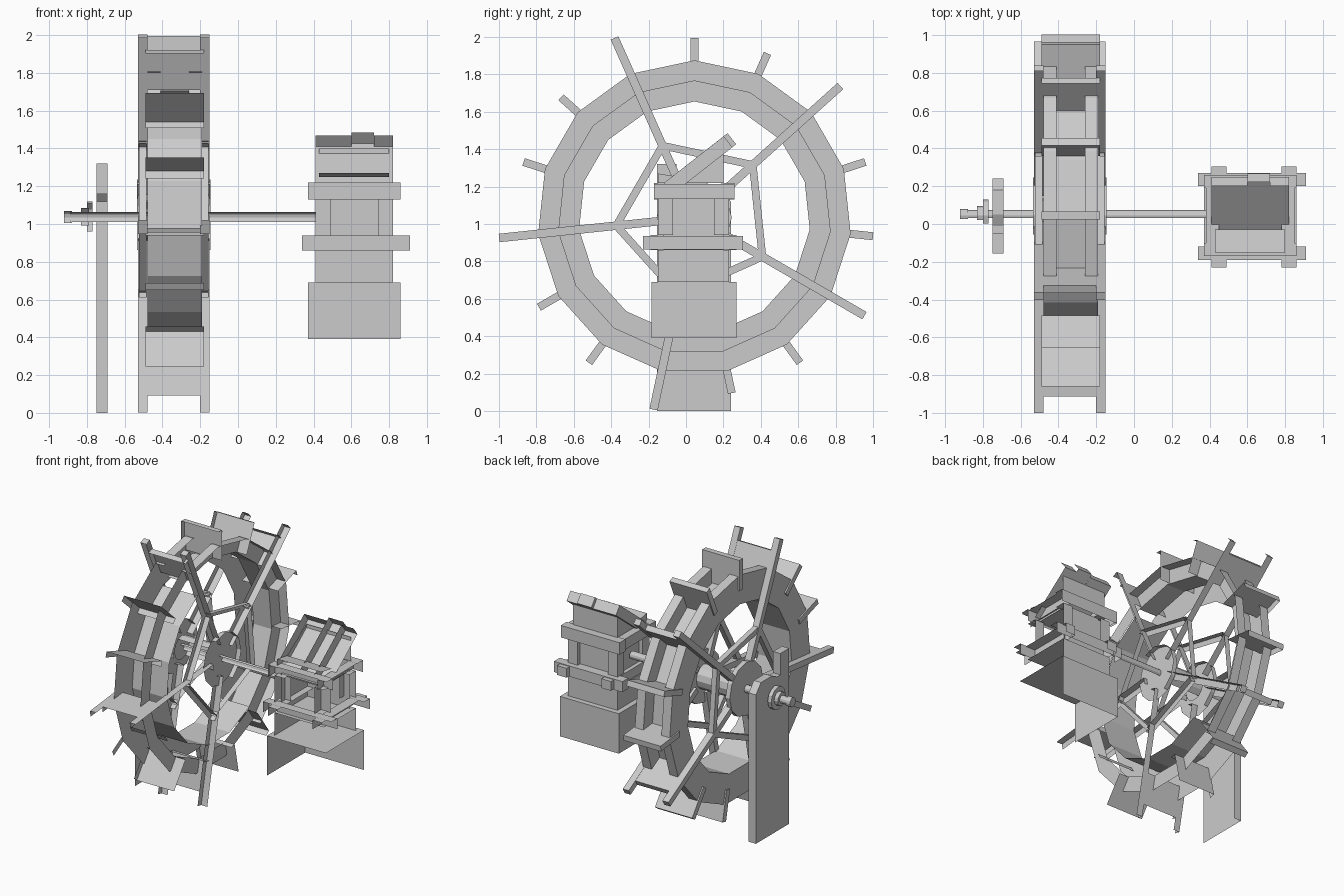
import bpy, bmesh
from math import sin, cos, pi, radians
from mathutils import Vector, Matrix

if "Cube" in bpy.data.objects:
    bpy.data.objects.remove(bpy.data.objects["Cube"])

CY, CZ = 0.045, 1.035            # wheel centre
SHOWN = Vector((-0.55, 0.72, 0.42))   # shells are open on the side facing away

grey = bpy.data.materials.new("weathered_grey")
grey.use_nodes = True
grey.diffuse_color = (0.6, 0.6, 0.6, 1)
grey.node_tree.nodes["Principled BSDF"].inputs["Base Color"].default_value = (0.6, 0.6, 0.6, 1)


def finish(name, bm):
    """Turn a bmesh of closed solids into an open-backed shell object."""
    bmesh.ops.recalc_face_normals(bm, faces=bm.faces)
    bm.normal_update()
    away = [f for f in bm.faces if f.normal.dot(SHOWN) <= 0.01]
    bmesh.ops.delete(bm, geom=away, context='FACES')
    mesh = bpy.data.meshes.new(name)
    bm.to_mesh(mesh)
    bm.free()
    mesh.materials.append(grey)
    obj = bpy.data.objects.new(name, mesh)
    bpy.context.scene.collection.objects.link(obj)
    return obj


def prism(bm, pts, x0, x1):
    """Extrude a (y, z) outline along x."""
    face = bm.faces.new([bm.verts.new((x0, y, z)) for y, z in pts])
    geom = bmesh.ops.extrude_face_region(bm, geom=[face], use_keep_orig=True)["geom"]
    verts = [g for g in geom if isinstance(g, bmesh.types.BMVert)]
    bmesh.ops.translate(bm, verts=verts, vec=(x1 - x0, 0, 0))


def rect(y0, y1, z0, z1):
    return [(y0, z0), (y1, z0), (y1, z1), (y0, z1)]


def disc(r, n):
    return [(CY + r * sin(2 * pi * i / n), CZ + r * cos(2 * pi * i / n)) for i in range(n)]


def polar(deg, r):
    a = radians(deg)
    return Vector((CY + r * sin(a), CZ + r * cos(a)))


def bar(a, b, width):
    """Outline of a straight bar between two (y, z) points."""
    d = (b - a).normalized()
    side = Vector((-d.y, d.x)) * width / 2
    return [tuple(p) for p in (a - side, b - side, b + side, a + side)]


def part(name, *solids):
    bm = bmesh.new()
    for pts, x0, x1 in solids:
        prism(bm, pts, x0, x1)
    return finish(name, bm)


# Grooved wheel rim with fifteen straight segments
bm = bmesh.new()
profile = [(.62, -.48), (.84, -.48), (.84, -.41), (.73, -.41),
           (.73, -.26), (.84, -.26), (.84, -.19), (.62, -.19)]
loop = [bm.verts.new((x, CY, CZ + r)) for r, x in profile]
edges = [bm.edges.new((loop[i], loop[(i + 1) % len(loop)])) for i in range(len(loop))]
bmesh.ops.spin(bm, geom=loop + edges, cent=(0, CY, CZ), axis=(1, 0, 0),
               angle=2 * pi, steps=15, use_merge=True)
bmesh.ops.remove_doubles(bm, verts=bm.verts, dist=0.0005)
finish("wheel_rim", bm)

# Paddles at every rim corner
part("paddles", *[(bar(polar(24 * i, .73), polar(24 * i, .96), .042), -.49, -.18)
                  for i in range(15)])

# Spokes and pentagon braces on both sides of the rim
SIDES = [(-.53, -.48), (-.20, -.15)]
spokes = [48 + 72 * i for i in range(5)]
part("spokes", *[(bar(polar(a, .12), polar(a, 1.05), .045), *s)
                 for a in spokes for s in SIDES])
part("spoke_braces", *[(bar(polar(a, .42), polar(a + 72, .42), .04), s[0] + .005, s[1] - .005)
                       for a in spokes for s in SIDES])

# Hub and axle
part("hub_discs", (disc(.2, 12), -.535, -.50), (disc(.2, 12), -.18, -.145))
part("hub_drum", (disc(.09, 12), -.50, -.18))
part("axle", (disc(.028, 12), -.89, .42))
part("axle_collars", (disc(.035, 12), -.92, -.88), (disc(.05, 12), -.83, -.79),
     (disc(.085, 12), -.80, -.77))

# Bearing post with a raised horn on one side
part("bearing_post", ([(-.155, 0), (.24, 0), (.24, 1.12), (.18, 1.19), (.05, 1.19),
                       (-.01, 1.16), (-.05, 1.16), (-.05, 1.32), (-.155, 1.32)], -.75, -.69))

# Tower: base, shaft and corner posts
part("tower_base", (rect(-.185, .27, .39, .69), .37, .86))
part("tower_shaft", (rect(-.15, .23, .69, .86), .41, .82),
     (rect(-.12, .20, .86, 1.15), .44, .79))
part("corner_posts", *[(rect(y, y + .08, .94, 1.14), x, x + .08)
                       for x in (.41, .74) for y in (-.15, .15)])

# Crossed rails around the shaft and under the roof
part("lower_rails", *[(rect(y, y + .07, .86, .94), .34, .91) for y in (-.19, .2)],
     *[(rect(-.23, .305, .865, .935), x, x + .08) for x in (.41, .78)])
part("upper_rails", *[(rect(y, y + .07, 1.13, 1.22), .37, .86) for y in (-.17, .19)],
     *[(rect(-.17, .26, 1.135, 1.215), x, x + .07) for x in (.38, .78)])

# Gable block and sloping roof planks
part("roof_block", ([(-.15, 1.22), (.20, 1.22), (.20, 1.40), (-.03, 1.25), (-.15, 1.27)], .43, .80))
part("roof_planks", *[(bar(Vector((-.095, 1.19)), Vector(end), .075), x0, x1)
                      for end, x0, x1 in (((.225, 1.44), .41, .60), ((.245, 1.456), .60, .72),
                                          ((.225, 1.44), .72, .82))])
